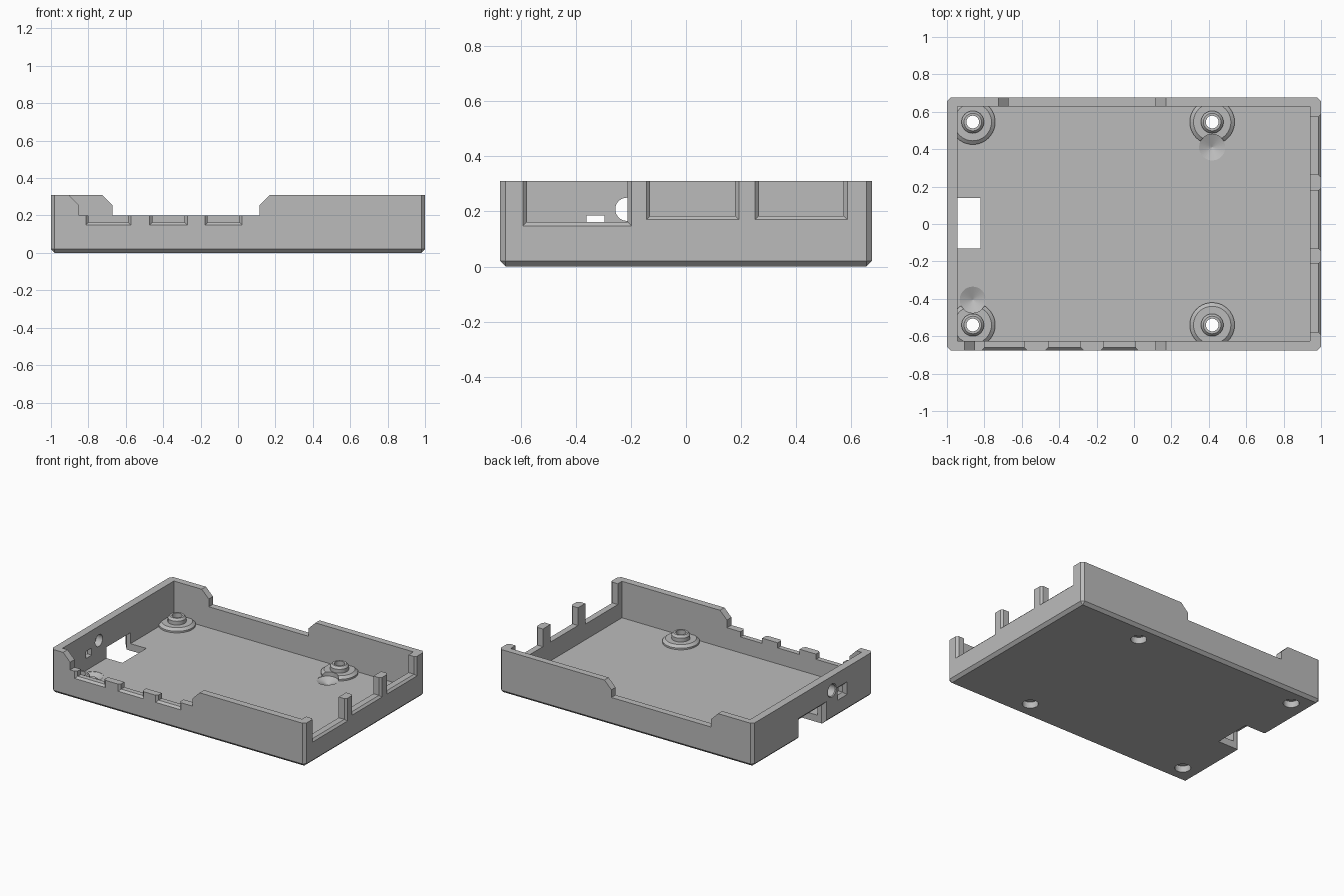
import bpy, bmesh, math

old = bpy.data.objects.get("Cube")
if old:
    bpy.data.objects.remove(old, do_unlink=True)

HX, HY, TOP, FLOOR = 1.0, 0.675, 0.31, 0.05

grey = bpy.data.materials.new("plain grey")
grey.use_nodes = True
COLOUR = (0.5, 0.5, 0.5, 1)
grey.diffuse_color = COLOUR
grey.node_tree.nodes["Principled BSDF"].inputs["Base Color"].default_value = COLOUR


def add_object(name, bm):
    bmesh.ops.recalc_face_normals(bm, faces=bm.faces[:])
    mesh = bpy.data.meshes.new(name)
    bm.to_mesh(mesh)
    bm.free()
    mesh.materials.append(grey)
    ob = bpy.data.objects.new(name, mesh)
    bpy.context.scene.collection.objects.link(ob)
    return ob


def loft(name, rings):
    """Closed solid through rings of equal point count."""
    bm = bmesh.new()
    loops = [[bm.verts.new(p) for p in ring] for ring in rings]
    n = len(loops[0])
    for a, b in zip(loops, loops[1:]):
        for i in range(n):
            j = (i + 1) % n
            bm.faces.new((a[i], a[j], b[j], b[i]))
    bm.faces.new(loops[0])
    bm.faces.new(loops[-1])
    return add_object(name, bm)


def box(name, lo, hi):
    base = [(lo[0], lo[1]), (hi[0], lo[1]), (hi[0], hi[1]), (lo[0], hi[1])]
    return loft(name, [[(x, y, z) for x, y in base] for z in (lo[2], hi[2])])


def circle(r, n=40):
    return [(r * math.cos(i * math.tau / n), r * math.sin(i * math.tau / n)) for i in range(n)]


def turned(name, cx, cy, profile):
    """Stack of circles, profile = (radius, height) pairs."""
    return loft(name, [[(cx + x, cy + y, z) for x, y in circle(r)] for r, z in profile])


def flared(name, axis, side, inner, section, w):
    """Cutter through a wall, widening by w at the outer face."""
    outer = HX if axis == "x" else HY
    rings = []
    for depth, grow in ((inner, 0), (outer - w, 0), (outer + w, 2 * w)):
        d = side * depth
        rings.append([(d, a, z) if axis == "x" else (a, d, z) for a, z in section(grow)])
    return loft(name, rings)


def rect(a0, a1, z0, z1):
    return lambda g: [(a0 - g, z0 - g), (a1 + g, z0 - g), (a1 + g, z1 + g), (a0 - g, z1 + g)]


# Chamfered outer block
bm = bmesh.new()
bmesh.ops.create_cube(bm, size=1)
for v in bm.verts:
    v.co = (v.co.x * 2 * HX, v.co.y * 2 * HY, (v.co.z + 0.5) * TOP)
edges = [e for e in bm.edges if min(v.co.z for v in e.verts) < 0.01]
bmesh.ops.bevel(bm, geom=edges, offset=0.02, offset_type="OFFSET", segments=1,
                profile=0.5, affect="EDGES")
case = add_object("case_tray", bm)

steps = []  # (operation, helper object)


def cut(ob):
    steps.append(("DIFFERENCE", ob))


# Inner cavity
cut(box("cavity", (-0.945, -0.625, FLOOR), (0.942, 0.628, 0.5)))

# Stepped mounting bosses
mounts = [(x, y) for x in (-0.862, 0.418) for y in (-0.54, 0.545)]
for x, y in mounts:
    steps.append(("UNION", turned("boss", x, y, [(0.12, 0.025), (0.12, 0.062), (0.1, 0.078),
                                                 (0.06, 0.078), (0.06, 0.105), (0.047, 0.12)])))

# Screw holes with counterbores from below
for x, y in mounts:
    cut(turned("screw_hole", x, y, [(0.052, -0.1), (0.052, 0.045), (0.034, 0.045), (0.034, 0.3)]))

# Conical pits beside two bosses
for x, y in ((-0.862, -0.405), (0.418, 0.41)):
    cut(turned("pit", x, y, [(0.001, 0.018), (0.07, 0.048), (0.07, 0.25)]))

# Lowered stretches of the front and back walls, with sloped ends
for left, y0, y1 in ((-0.85, -0.8, -0.6), (-0.67, 0.6, 0.8)):
    right, low, knee, up = 0.115, 0.2, 0.255, 0.155
    outline = [(left, low), (right, low), (right, knee), (right + up, knee + up),
               (left - up, knee + up), (left, knee)]
    cut(loft("wall_notch", [[(x, y, z) for x, z in outline] for y in (y0, y1)]))

# Front port openings
for a, b in ((-0.80, -0.587), (-0.458, -0.285), (-0.162, 0.008)):
    cut(flared("front_port", "y", -1, 0.59, rect(a, b, 0.163, 0.4), 0.014))

# Tall openings in the left wall
for a, b, z in ((-0.578, -0.212, 0.162), (-0.13, 0.178, 0.184), (0.265, 0.572, 0.184)):
    cut(flared("side_port", "x", 1, 0.88, rect(a, b, z, 0.5), 0.014))

# Slot through right wall and floor
cut(flared("card_slot", "x", -1, 0.82, rect(-0.13, 0.14, -0.2, 0.128), 0.025))

# Small window and round hole in the right wall
cut(flared("window", "x", -1, 0.9, rect(-0.362, -0.296, 0.135, 0.186), 0.02))
cut(flared("round_hole", "x", -1, 0.9,
           lambda g: [(-0.215 + a, 0.208 + b) for a, b in circle(0.042 + g)], 0.006))

# Apply the helpers and tidy them away
for operation, helper in steps:
    mod = case.modifiers.new(helper.name, "BOOLEAN")
    mod.operation = operation
    mod.solver = "EXACT"
    mod.object = helper
    helper.hide_render = True
bpy.context.view_layer.update()
evaluated = case.evaluated_get(bpy.context.evaluated_depsgraph_get())
result = bpy.data.meshes.new_from_object(evaluated)
case.modifiers.clear()
case.data = result
for _, helper in steps:
    bpy.data.objects.remove(helper, do_unlink=True)
case.data.materials.clear()
case.data.materials.append(grey)
for poly in case.data.polygons:
    poly.material_index = 0
